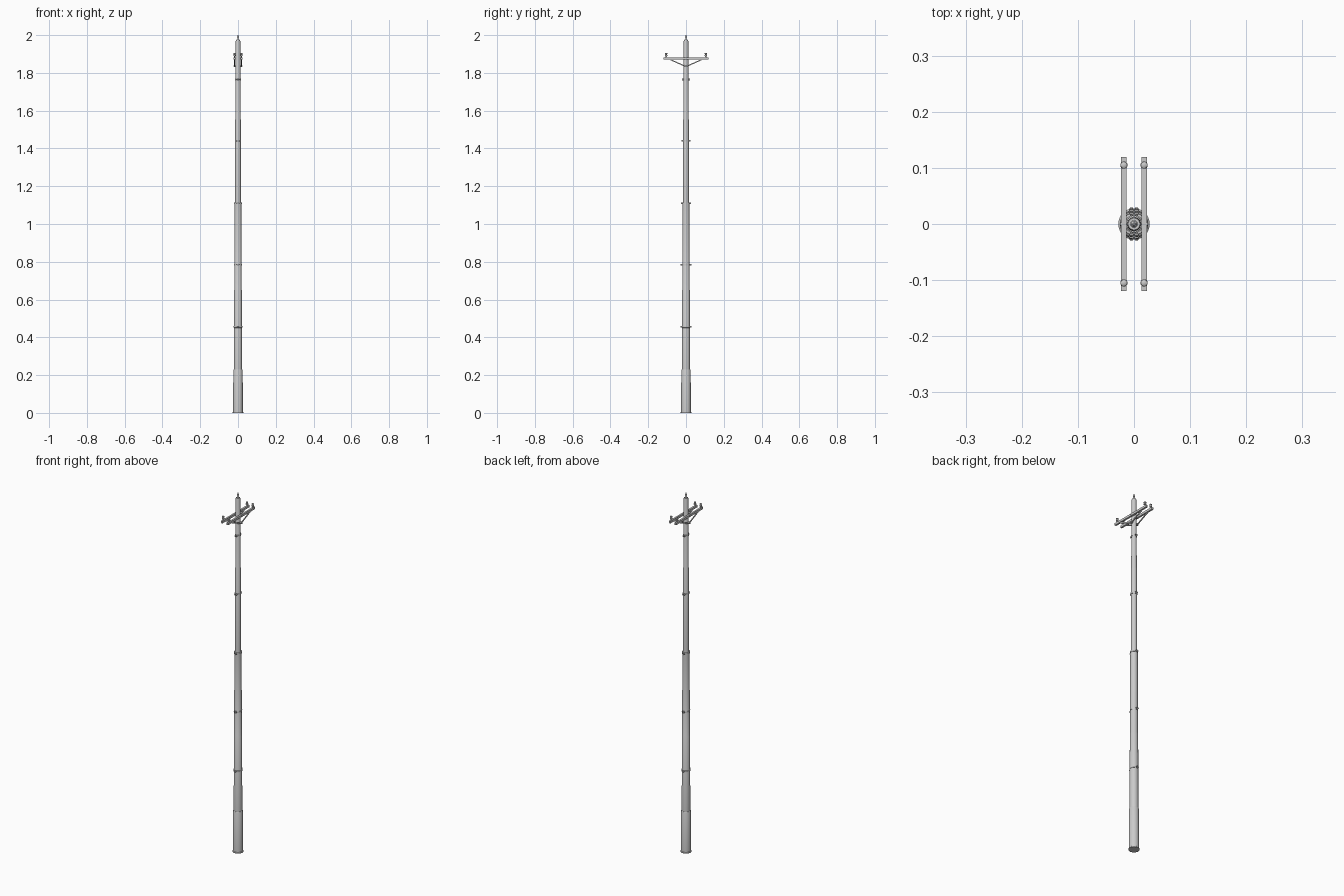
import bpy, math
from mathutils import Vector

if "Cube" in bpy.data.objects:
    bpy.data.objects.remove(bpy.data.objects["Cube"])


def finish(o, name, smooth=True):
    o.name = name
    if smooth:
        bpy.ops.object.select_all(action='DESELECT')
        o.select_set(True)
        bpy.context.view_layer.objects.active = o
        bpy.ops.object.shade_smooth_by_angle(angle=math.radians(35))
    return o


def lathe(name, prof, x=0, y=0, z=0, n=32):
    verts, faces = [], []
    for r, h in prof:
        for i in range(n):
            a = 2 * math.pi * i / n
            verts.append((r * math.cos(a), r * math.sin(a), h))
    for k in range(len(prof) - 1):
        for i in range(n):
            j = (i + 1) % n
            faces.append((k*n + i, k*n + j, (k+1)*n + j, (k+1)*n + i))
    faces.append(tuple(reversed(range(n))))
    faces.append(tuple(range((len(prof) - 1) * n, len(prof) * n)))
    me = bpy.data.meshes.new(name)
    me.from_pydata(verts, [], faces)
    o = bpy.data.objects.new(name, me)
    bpy.context.collection.objects.link(o)
    o.location = (x, y, z)
    return finish(o, name)


def box(name, loc, size, rx=0):
    bpy.ops.mesh.primitive_cube_add(size=1, location=loc, rotation=(rx, 0, 0))
    o = bpy.context.object
    o.scale = size
    return finish(o, name, False)


def rod_x(name, loc, r, length, n=12):
    bpy.ops.mesh.primitive_cylinder_add(vertices=n, radius=r, depth=length,
                                        location=loc, rotation=(0, math.pi/2, 0))
    return finish(bpy.context.object, name)


# Stepped pole with base sleeve
lathe("base_sleeve", [(0.028, 0), (0.028, 0.004), (0.0255, 0.006),
                      (0.0250, 0.226), (0.0235, 0.23)])
lathe("pole", [(0.022, 0.22), (0.0205, 0.65), (0.0195, 0.652), (0.0185, 1.108),
               (0.0155, 1.112), (0.0145, 1.58), (0.0138, 1.582),
               (0.0120, 1.968), (0.0105, 1.973)])

# Finial on the pole top
lathe("finial", [(0.007, 0.0), (0.007, 0.004), (0.003, 0.006), (0.003, 0.012),
                 (0.0055, 0.014), (0.0055, 0.018), (0.003, 0.021),
                 (0.002, 0.028)], z=1.972, n=20)

# Clamp bands with bolted ears on both sides
for z, r in ((0.455, 0.0213), (0.785, 0.0193), (1.11, 0.0187),
             (1.44, 0.0150), (1.765, 0.0131)):
    lathe("clamp_band", [(r - 0.001, -0.0045), (r + 0.0015, -0.004),
                         (r + 0.0015, 0.004), (r - 0.001, 0.0045)], z=z)
    for s in (-1, 1):
        y = s * (r + 0.0045)
        for x in (-0.003, 0.003):
            box("clamp_ear", (x, y, z), (0.002, 0.008, 0.008))
        rod_x("clamp_bolt", (0, y + s * 0.0005, z), 0.0014, 0.018)
        for x in (-0.0055, 0.0055):
            rod_x("clamp_nut", (x, y + s * 0.0005, z), 0.0028, 0.003, 6)

# Paired crossarms, braces and insulators
for sx in (-1, 1):
    x = sx * 0.018
    box("crossarm", (x, 0, 1.876), (0.010, 0.238, 0.012))
    for sy in (-1, 1):
        a, b = Vector((x, sy * 0.006, 1.836)), Vector((x, sy * 0.085, 1.871))
        d = b - a
        box("brace", (a + b) / 2, (0.004, d.length, 0.006), math.atan2(d.z, d.y))
        lathe("insulator", [(0.003, 0), (0.003, 0.007), (0.0065, 0.008),
                            (0.0065, 0.013), (0.0045, 0.015), (0.0045, 0.017),
                            (0.0065, 0.019), (0.006, 0.023), (0.003, 0.025)],
              x, sy * 0.105, 1.881, 20)
    box("brace_plate", (sx * 0.0165, 0, 1.836), (0.009, 0.016, 0.008))

# Through bolts holding the arms and braces
for z in (1.836, 1.876):
    rod_x("through_bolt", (0, 0, z), 0.002, 0.050)
    for s in (-1, 1):
        rod_x("through_nut", (s * 0.0235, 0, z), 0.004, 0.003, 6)
